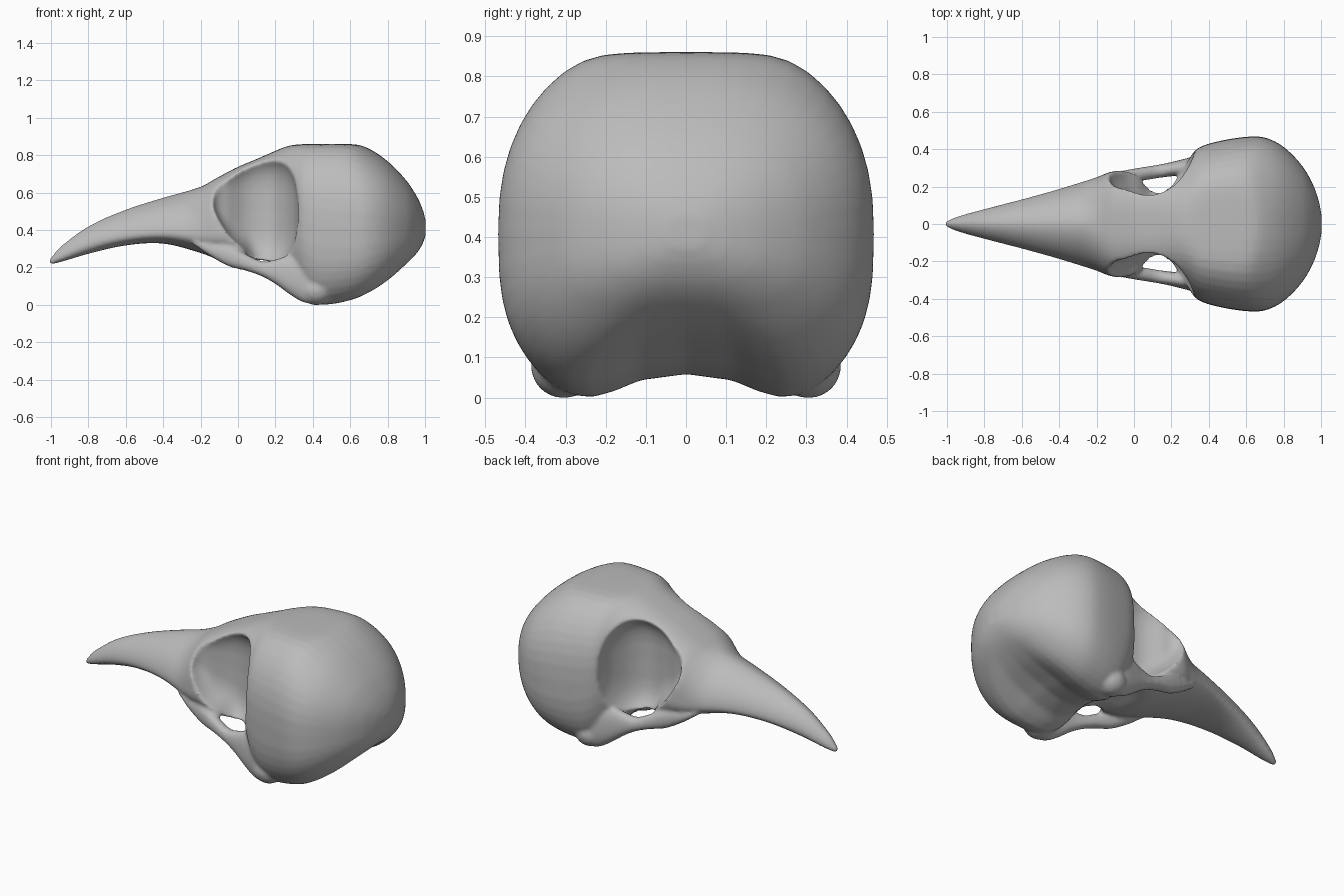
import bpy
import math
from mathutils import Vector

if "Cube" in bpy.data.objects:
    bpy.data.objects.remove(bpy.data.objects["Cube"], do_unlink=True)

RING = 48
STEPS = 5

bone = bpy.data.materials.new("bone_grey")
bone.use_nodes = True
bone.diffuse_color = (0.5, 0.5, 0.5, 1)
bone.node_tree.nodes["Principled BSDF"].inputs["Base Color"].default_value = (0.5, 0.5, 0.5, 1)


def ease(start, end, x):
    t = min(max((x - start) / (end - start), 0), 1)
    return t * t * (3 - 2 * t)


def soft_limit(z, ceiling, softness=.015):
    """Level off heights gently below the ceiling."""
    return ceiling - softness * math.log(1 + math.exp((ceiling - z) / softness))


def smooth_sections(sections):
    """Add in-between sections on a smooth curve through the given ones."""
    rows = [Vector(s) for s in sections]
    last = len(rows) - 1

    def slope(k):
        before, after = rows[max(k - 1, 0)], rows[min(k + 1, last)]
        return (after - before) / (after[0] - before[0])

    result = []
    for k in range(last):
        p, q = rows[k], rows[k + 1]
        gap = q[0] - p[0]
        for i in range(STEPS):
            t = i / STEPS
            bend = slope(k) * (t * (1 - t) ** 2) - slope(k + 1) * (t * t * (1 - t))
            row = p.lerp(q, ease(0, 1, t)) + bend * gap
            row[0] = p[0] + gap * t
            result.append(row)
    return result + [rows[last]]


def loft(name, sections, powers, centre=lambda x: 0, lift=lambda x: 0, ceiling=2):
    """Skin rings (x, bottom, widest level, top, half width) along x."""
    verts, faces = [], []
    rows = smooth_sections(sections)
    for x, bottom, middle, top, half in rows:
        upper, lower = powers(x)
        for i in range(RING):
            a = math.tau * i / RING
            c, s = math.cos(a), math.sin(a)
            power = upper if s > 0 else lower
            across = math.copysign(abs(c) ** (2 / power), c)
            rise = abs(s) ** (2 / power)
            if s > 0:
                z = middle + (top - middle) * rise
            else:
                groove = lift(x) * math.exp(-abs(across / .45) ** 3)
                z = middle - (middle - bottom - groove) * rise
            verts.append((x, centre(x) + half * across, soft_limit(z, ceiling)))
    for k in range(len(rows) - 1):
        for i in range(RING):
            j = (i + 1) % RING
            faces.append((k * RING + i, k * RING + j, (k + 1) * RING + j, (k + 1) * RING + i))
    faces.append(tuple(reversed(range(RING))))
    faces.append(tuple(range(len(verts) - RING, len(verts))))
    mesh = bpy.data.meshes.new(name)
    mesh.from_pydata(verts, [], faces)
    mesh.materials.append(bone)
    obj = bpy.data.objects.new(name, mesh)
    bpy.context.collection.objects.link(obj)
    return obj


def ball(name, centre, radii):
    bpy.ops.mesh.primitive_uv_sphere_add(segments=32, ring_count=16, location=centre)
    obj = bpy.context.object
    obj.name = name
    obj.scale = radii
    return obj


helpers = []


def combine(target, part, operation):
    mod = target.modifiers.new(operation.title(), "BOOLEAN")
    mod.operation = operation
    mod.solver = "EXACT"
    mod.object = part
    part.hide_render = True
    helpers.append(part)


# Beak and braincase in one skin, tip to back: ridged beak, square brow, grooved base
skull = loft("skull", [
    (-1.01, .22, .235, .25, .012), (-.95, .235, .265, .318, .038),
    (-.8, .28, .33, .427, .08), (-.6, .325, .375, .516, .132),
    (-.4, .335, .39, .58, .188), (-.2, .285, .38, .638, .25),
    (-.12, .255, .39, .682, .28), (0, .225, .4, .745, .29),
    (.1, .215, .43, .787, .297), (.2, .18, .45, .832, .318),
    (.28, .09, .46, .87, .355), (.35, .0, .45, .893, .41),
    (.45, -.035, .43, .903, .442), (.6, -.01, .42, .895, .466),
    (.7, .035, .42, .845, .462), (.8, .11, .42, .775, .412),
    (.9, .212, .42, .672, .31), (.96, .285, .42, .58, .205),
    (.99, .34, .42, .51, .115), (1.003, .38, .42, .46, .045)],
    lambda x: (1.75 + 1.15 * ease(-.28, -.1, x) - .5 * ease(.05, .3, x),
               2.25 + .75 * ease(.2, .45, x)),
    lift=lambda x: .1 * ease(-.05, .28, x) * (1 - ease(.65, 1, x)), ceiling=.869)

for side, label in ((1, "left"), (-1, "right")):
    # Eye socket, open to the side and underneath
    socket = loft(label + "_socket_cutter", [
        (-.15, .56, .6, .65, .26), (-.12, .48, .59, .695, .335),
        (-.05, .365, .56, .75, .375), (.03, .29, .53, .8, .42),
        (.1, .2, .51, .83, .435), (.18, .19, .51, .83, .425),
        (.25, .23, .51, .8, .37), (.3, .32, .51, .71, .28),
        (.32, .42, .51, .6, .2)],
        lambda x: (4, 4), centre=lambda x: side * .55)
    combine(skull, socket, "DIFFERENCE")

for side, label in ((1, "left"), (-1, "right")):
    # Cheek bar below the socket, deepening towards the jaw joint
    bar = loft(label + "_cheek_bar", [
        (-.24, .33, .34, .35, .01), (-.15, .268, .3, .335, .028),
        (-.05, .213, .265, .325, .035), (.05, .187, .225, .275, .036),
        (.13, .158, .195, .24, .036), (.2, .118, .175, .25, .038),
        (.28, .06, .15, .275, .045), (.35, .02, .13, .27, .05),
        (.42, .015, .08, .18, .045)],
        lambda x: (2.3, 2.3), centre=lambda x: side * (.26 + .165 * x))
    combine(skull, bar, "UNION")
    # Jaw joint
    combine(skull, ball(label + "_jaw_joint", (.42, side * .305, .085), (.09, .082, .08)), "UNION")

# Fuse and soften the bone
remesh = skull.modifiers.new("Fuse", "REMESH")
remesh.mode = "VOXEL"
remesh.voxel_size = .011
soften = skull.modifiers.new("Soften", "SMOOTH")
soften.factor = .5
soften.iterations = 7

# Bake the modifiers and drop the helper parts
graph = bpy.context.evaluated_depsgraph_get()
baked = bpy.data.meshes.new_from_object(skull.evaluated_get(graph))
skull.modifiers.clear()
skull.data = baked
for part in helpers:
    bpy.data.objects.remove(part, do_unlink=True)

# Stand the skull on the ground
floor = min(v.co.z for v in baked.vertices)
for v in baked.vertices:
    v.co.z -= floor

baked.materials.clear()
baked.materials.append(bone)
for face in baked.polygons:
    face.material_index = 0
    face.use_smooth = True
